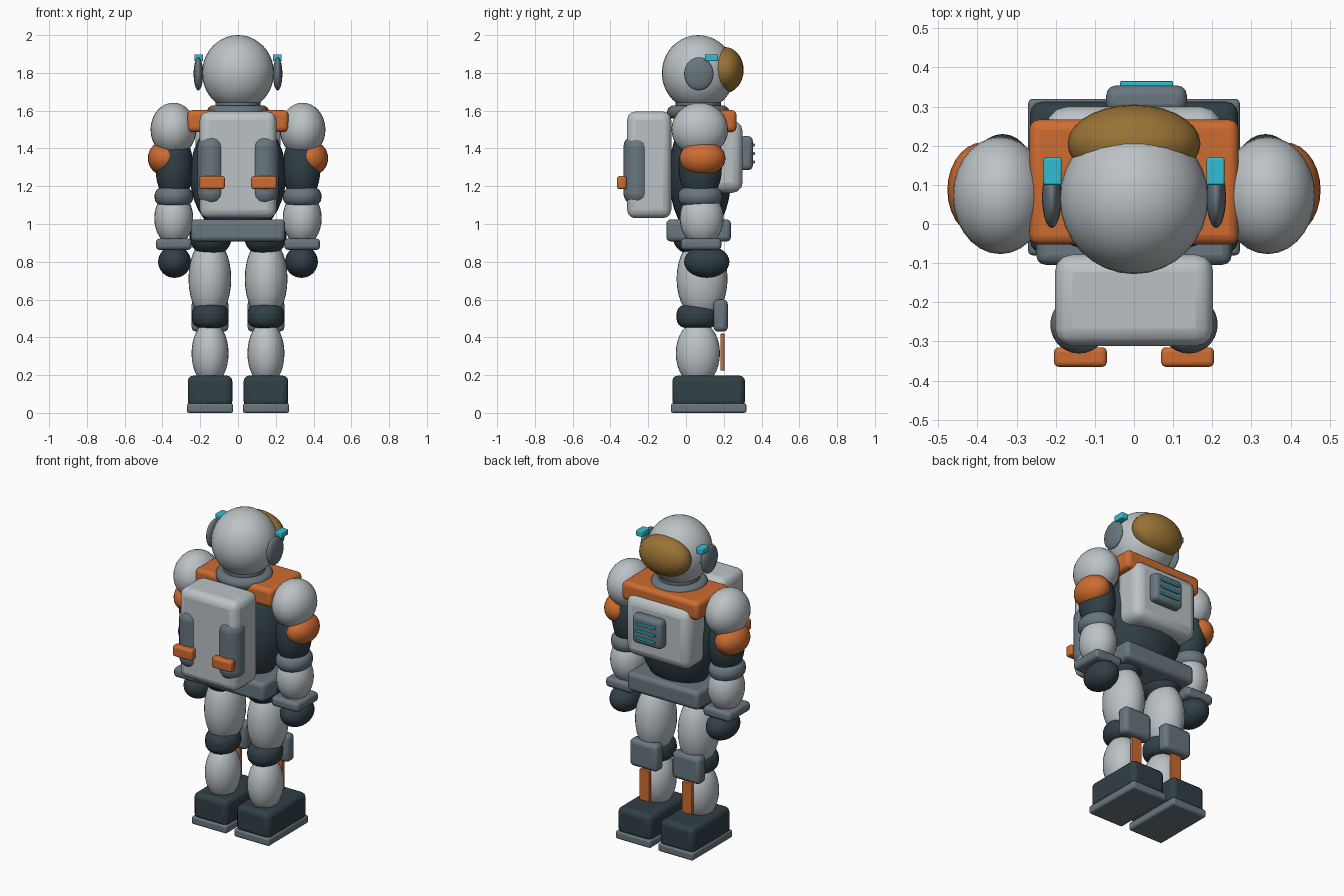
import bpy, math

if "Cube" in bpy.data.objects:
    bpy.data.objects.remove(bpy.data.objects["Cube"])

def mat(name, rgb):
    m = bpy.data.materials.new(name)
    m.diffuse_color = (*rgb, 1)
    m.use_nodes = True
    m.node_tree.nodes["Principled BSDF"].inputs["Base Color"].default_value = m.diffuse_color
    return m

LIGHT = mat("light_shell", (0.50, 0.54, 0.56))
STEEL = mat("steel", (0.14, 0.18, 0.21))
DARK = mat("dark_fabric", (0.03, 0.05, 0.06))
ORANGE = mat("orange", (0.62, 0.15, 0.03))
CYAN = mat("cyan", (0.03, 0.52, 0.65))
GOLD = mat("visor_gold", (0.32, 0.17, 0.035))

def finish(name, m, angle=40):
    o = bpy.context.object
    o.name = name
    o.data.materials.append(m)
    bpy.ops.object.transform_apply(location=False, rotation=True, scale=True)
    bpy.ops.object.shade_smooth_by_angle(angle=math.radians(angle))
    return o

def bevel(o, width, segments=3):
    b = o.modifiers.new("bevel", 'BEVEL')
    b.width, b.segments, b.limit_method = width, segments, 'ANGLE'
    return o

def ball(name, loc, radii, m, seg=28, rings=16):
    bpy.ops.mesh.primitive_uv_sphere_add(segments=seg, ring_count=rings, radius=1, location=loc)
    bpy.context.object.scale = radii
    return finish(name, m)

def box(name, loc, size, m, bev=0.015):
    bpy.ops.mesh.primitive_cube_add(size=1, location=loc)
    bpy.context.object.scale = size
    return bevel(finish(name, m), bev)

def drum(name, loc, radii, height, m, bev):
    bpy.ops.mesh.primitive_cylinder_add(vertices=28, radius=1, depth=1, location=loc)
    bpy.context.object.scale = (*radii, height)
    return bevel(finish(name, m), bev, 5)

# head, visor, collar
ball("helmet", (0, 0.065, 1.80), (0.19, 0.193, 0.20), LIGHT, 32, 20)
ball("visor", (0, 0.205, 1.815), (0.17, 0.10, 0.122), GOLD)
bpy.ops.mesh.primitive_torus_add(location=(0, 0.065, 1.592), major_radius=0.13,
                                 minor_radius=0.036, major_segments=32, minor_segments=10)
finish("collar_ring", STEEL)
drum("neck", (0, 0.065, 1.60), (0.12, 0.12), 0.10, STEEL, 0.01)

# torso, yoke, belt
ball("torso", (0, 0.075, 1.26), (0.255, 0.165, 0.33), DARK)
box("shoulder_yoke", (0, 0.107, 1.545), (0.535, 0.32, 0.115), ORANGE, 0.025)
box("chest_plate", (0, 0.20, 1.355), (0.45, 0.20, 0.38), LIGHT, 0.055)
box("belt", (0, 0.067, 0.966), (0.50, 0.343, 0.118), STEEL, 0.025)

# chest control unit
box("control_unit", (0.032, 0.318, 1.375), (0.206, 0.072, 0.18), STEEL, 0.025)
for i in range(3):
    box(f"control_strip_{i}", (0.032, 0.356, 1.328 + 0.045 * i), (0.135, 0.018, 0.014), CYAN, 0.003)

# backpack
box("backpack", (0, -0.195, 1.313), (0.405, 0.234, 0.565), LIGHT, 0.045)

# paired parts
for s, side in ((-1, "left"), (1, "right")):
    # head sides
    ball(f"{side}_ear_cap", (s * 0.21, 0.068, 1.795), (0.025, 0.078, 0.088), STEEL)
    box(f"{side}_helmet_lamp", (s * 0.208, 0.135, 1.88), (0.046, 0.07, 0.036), CYAN, 0.005)
    # backpack tanks and tabs
    drum(f"{side}_tank", (s * 0.14, -0.257, 1.285), (0.074, 0.074), 0.37, STEEL, 0.06)
    box(f"{side}_pack_tab", (s * 0.137, -0.34, 1.219), (0.135, 0.05, 0.068), ORANGE, 0.012)
    # arm
    ball(f"{side}_shoulder", (s * 0.342, 0.073, 1.50), (0.121, 0.15, 0.142), LIGHT)
    ball(f"{side}_shoulder_band", (s * 0.385, 0.087, 1.348), (0.092, 0.122, 0.093), ORANGE)
    ball(f"{side}_upper_arm", (s * 0.337, 0.075, 1.30), (0.10, 0.115, 0.19), DARK)
    drum(f"{side}_elbow", (s * 0.34, 0.075, 1.145), (0.102, 0.117), 0.10, STEEL, 0.045)
    ball(f"{side}_forearm", (s * 0.34, 0.083, 1.03), (0.103, 0.116, 0.145), LIGHT)
    box(f"{side}_cuff", (s * 0.34, 0.08, 0.893), (0.19, 0.215, 0.06), STEEL, 0.02)
    ball(f"{side}_hand", (s * 0.336, 0.11, 0.80), (0.087, 0.12, 0.085), DARK)
    # leg
    ball(f"{side}_hip", (s * 0.145, 0.06, 0.93), (0.112, 0.13, 0.10), DARK)
    ball(f"{side}_thigh", (s * 0.149, 0.085, 0.71), (0.113, 0.135, 0.22), LIGHT)
    drum(f"{side}_knee", (s * 0.147, 0.06, 0.512), (0.098, 0.11), 0.125, DARK, 0.05)
    box(f"{side}_knee_pad", (s * 0.148, 0.183, 0.515), (0.195, 0.077, 0.17), STEEL, 0.025)
    ball(f"{side}_shin", (s * 0.148, 0.063, 0.315), (0.098, 0.117, 0.17), LIGHT)
    box(f"{side}_shin_stripe", (s * 0.148, 0.193, 0.322), (0.068, 0.022, 0.195), ORANGE, 0.004)
    # boot
    box(f"{side}_boot", (s * 0.148, 0.12, 0.115), (0.236, 0.385, 0.165), DARK, 0.03)
    box(f"{side}_sole", (s * 0.148, 0.12, 0.025), (0.245, 0.40, 0.05), STEEL, 0.012)
